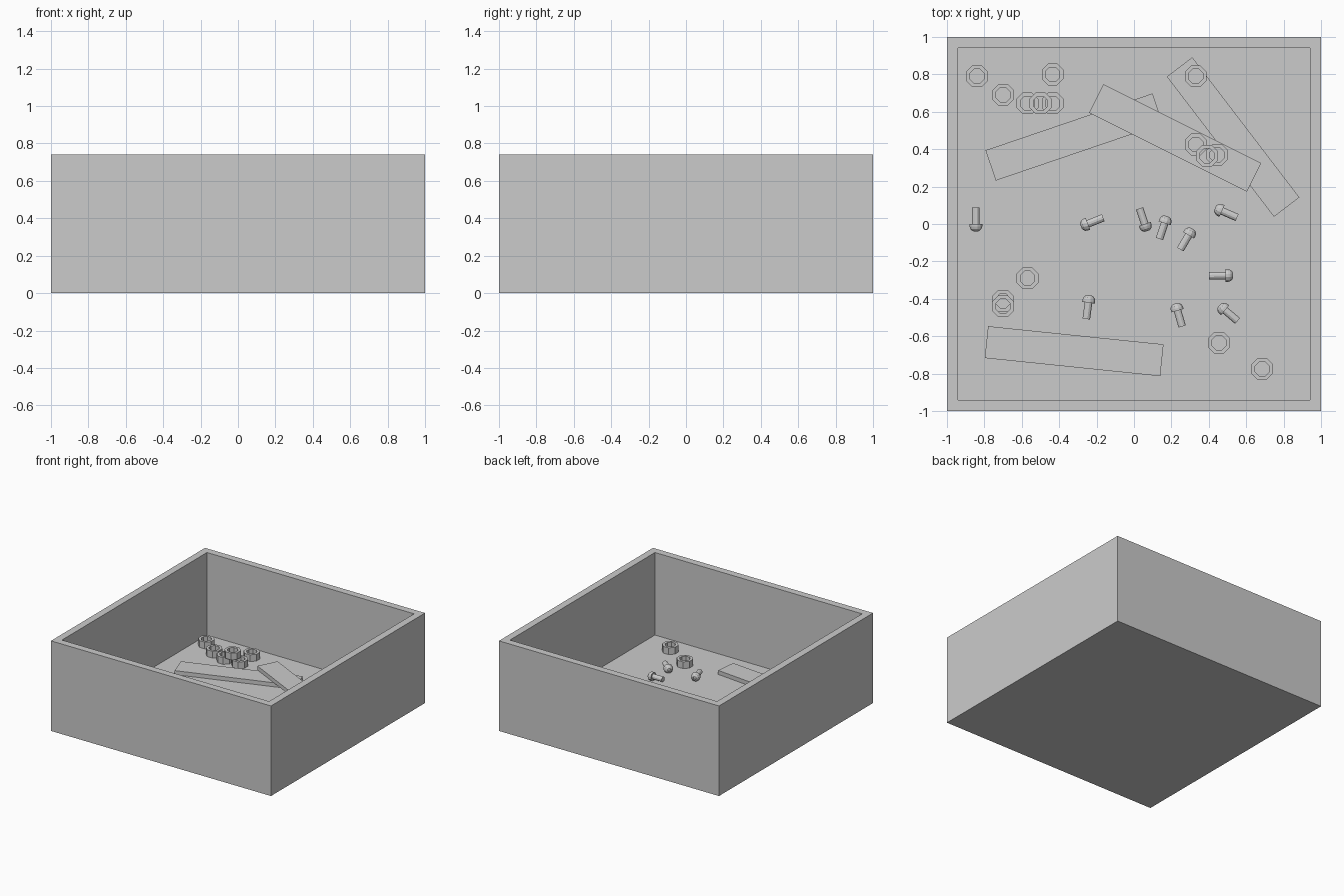
import bpy, bmesh
from math import radians, cos, sin, pi, atan2
from mathutils import Matrix, Vector

if "Cube" in bpy.data.objects:
    bpy.data.objects.remove(bpy.data.objects["Cube"])

FLOOR = 0.062
NUT_H = 0.055
PLANK_T = 0.033


def finish(name, bm, matrix=None):
    bmesh.ops.recalc_face_normals(bm, faces=bm.faces)
    me = bpy.data.meshes.new(name)
    bm.to_mesh(me)
    bm.free()
    ob = bpy.data.objects.new(name, me)
    bpy.context.collection.objects.link(ob)
    if matrix:
        ob.matrix_world = matrix
    return ob


def lathe(bm, profile, sides, closed=False):
    """Revolve (radius, z) points around z; zero radius makes a single pole."""
    rings = []
    for r, z in profile:
        if r == 0:
            rings.append([bm.verts.new((0, 0, z))] * sides)
        else:
            rings.append([bm.verts.new((r * cos(2 * pi * (i + .5) / sides),
                                        r * sin(2 * pi * (i + .5) / sides), z))
                          for i in range(sides)])
    pairs = list(zip(rings, rings[1:]))
    if closed:
        pairs.append((rings[-1], rings[0]))
    for a, b in pairs:
        for i in range(sides):
            j = (i + 1) % sides
            bm.faces.new(list(dict.fromkeys((a[i], a[j], b[j], b[i]))))


# Open box: block with its top inset and pushed down
bm = bmesh.new()
bmesh.ops.create_cube(bm, size=1, matrix=Matrix.Translation((0, 0, .37))
                      @ Matrix.Diagonal((2, 2, .74, 1)))
bm.faces.ensure_lookup_table()
top = max(bm.faces, key=lambda f: f.calc_center_median().z)
bmesh.ops.inset_region(bm, faces=[top], thickness=.083)
ext = bmesh.ops.extrude_face_region(bm, geom=[top])
bmesh.ops.translate(bm, vec=(0, 0, FLOOR - .74),
                    verts=[v for v in ext["geom"] if isinstance(v, bmesh.types.BMVert)])
if top.is_valid:
    bmesh.ops.delete(bm, geom=[top], context='FACES_ONLY')
finish("box", bm)

# Planks: x, y, angle, level
for x, y, angle, level in [(-.32, -.68, -5.9, 0), (-.32, .465, 18.8, 0),
                           (.53, .465, -52.6, 0), (.22, .46, -26.6, 1)]:
    bm = bmesh.new()
    bmesh.ops.create_cube(bm, size=1, matrix=Matrix.Diagonal((.943, .171, PLANK_T, 1)))
    z = FLOOR + PLANK_T * (level + .5)
    finish("plank", bm, Matrix.Translation((x, y, z))
           @ Matrix.Rotation(radians(angle), 4, 'Z'))

# Nuts: x, y, planks below, nuts below
nuts = [(-.84, .79, 0, 0), (-.70, .69, 0, 0), (-.435, .80, 0, 0),
        (-.57, .645, 0, 0), (-.50, .645, 0, 1), (-.435, .645, 0, 0),
        (.33, .79, 1, 0), (.33, .425, 2, 0), (.39, .365, 2, 1), (.445, .37, 2, 0),
        (-.57, -.29, 0, 0), (-.70, -.41, 0, 0), (-.70, -.44, 0, 1),
        (.455, -.635, 0, 0), (.685, -.775, 0, 0)]
for x, y, planks, below in nuts:
    bm = bmesh.new()
    lathe(bm, [(.063, 0), (.063, NUT_H), (.041, NUT_H), (.041, 0)], 8, closed=True)
    finish("nut", bm, Matrix.Translation(
        (x, y, FLOOR + planks * PLANK_T + below * NUT_H)))

# Bolts lying on the floor: tip x, tip y, head x, head y
bolts = [(-.845, .09, -.845, -.04), (-.163, .034, -.285, -.014),
         (.03, .083, .07, -.037), (.136, -.08, .176, .042),
         (.25, -.132, .31, -.03), (.55, .035, .435, .085),
         (.40, -.277, .532, -.275), (-.255, -.507, -.238, -.382),
         (.256, -.543, .223, -.43), (.558, -.522, .452, -.432)]
R = .035
profile = [(0, 0), (.021, 0), (.021, .088), (R, .088), (R, .102),
           (.031, .115), (.022, .124), (.013, .128), (.013, .116), (0, .116)]
for tx, ty, hx, hy in bolts:
    bm = bmesh.new()
    lathe(bm, profile, 12)
    axis = atan2(hy - ty, hx - tx)
    centre = Vector(((tx + hx) / 2, (ty + hy) / 2, FLOOR + R - .001))
    finish("bolt", bm, Matrix.Translation(centre)
           @ Matrix.Rotation(axis, 4, 'Z')
           @ Matrix.Rotation(pi / 2, 4, 'Y')
           @ Matrix.Translation((0, 0, -.064)))
